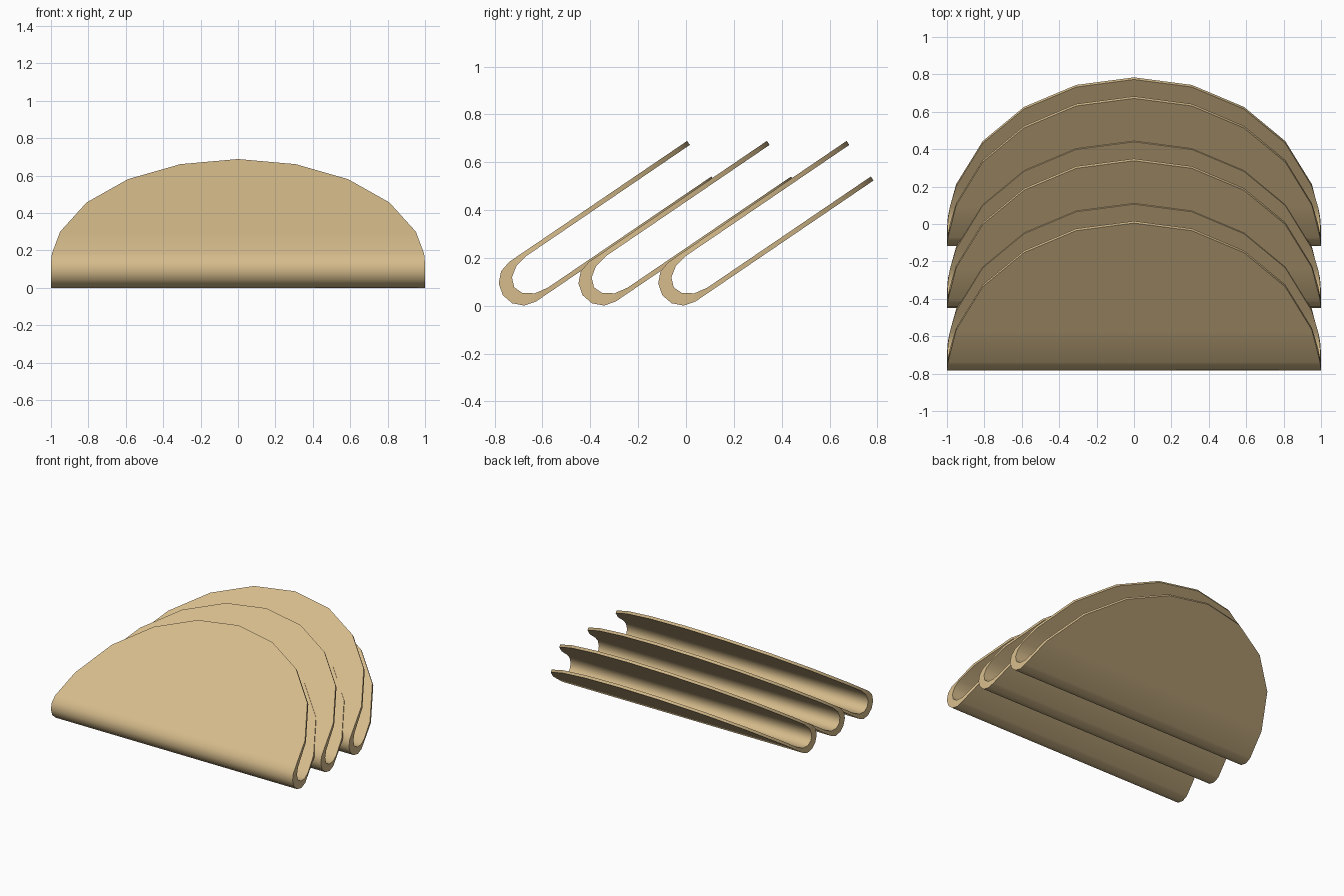
import bpy, bmesh
from math import sin, cos, radians, sqrt
from mathutils import Vector

if "Cube" in bpy.data.objects:
    bpy.data.objects.remove(bpy.data.objects["Cube"])

TILT = radians(34.2)
ALONG = Vector((0, cos(TILT), sin(TILT)))     # from fold towards rim
ACROSS = Vector((0, -sin(TILT), cos(TILT)))   # from lower leaf to upper leaf

mat = bpy.data.materials.new("baked_tan")
mat.diffuse_color = (0.67, 0.50, 0.26, 1)
mat.use_nodes = True
mat.node_tree.nodes["Principled BSDF"].inputs["Base Color"].default_value = mat.diffuse_color


def half_width(t):
    return sqrt(max(0.0, 1 - t * t))


# Section stations: (outer t, outer n), (inner t, inner n)
leaf = [sin(radians(18 * k)) for k in (5, 4, 3, 2, 1)]
stations = [((t, 0.1), (t, 0.08)) for t in leaf]
for a in range(90, -91, -30):
    c, s = cos(radians(a)), sin(radians(a))
    stations.append(((0.1 - 0.1 * c, 0.1 * s), (0.174 - 0.116 * c, 0.08 * s)))
stations += [((t, -0.1), (t, -0.08)) for t in reversed(leaf)]


def folded_shell(name, y):
    bm = bmesh.new()
    origin = Vector((0, y, 0.044))
    rings = []
    for outer, inner in stations:
        ring = []
        for (t, n), side in ((outer, -1), (outer, 1), (inner, 1), (inner, -1)):
            p = origin + ALONG * t + ACROSS * n
            p.x = side * half_width(t)
            ring.append(bm.verts.new(p))
        rings.append(ring)
    # outer skin, rims and inner skin
    for a, b in zip(rings, rings[1:]):
        for i in range(4):
            j = (i + 1) % 4
            bm.faces.new((a[i], a[j], b[j], b[i]))
    # close the leaf tips
    bmesh.ops.remove_doubles(bm, verts=bm.verts[:], dist=1e-4)
    bmesh.ops.recalc_face_normals(bm, faces=bm.faces[:])
    me = bpy.data.meshes.new(name)
    bm.to_mesh(me)
    bm.free()
    me.materials.append(mat)
    ob = bpy.data.objects.new(name, me)
    bpy.context.collection.objects.link(ob)
    bpy.ops.object.select_all(action='DESELECT')
    ob.select_set(True)
    bpy.context.view_layer.objects.active = ob
    bpy.ops.object.shade_smooth_by_angle(angle=radians(45))


# Three nested shells leaning backwards
for i, label in enumerate(("front", "middle", "back")):
    folded_shell(label + "_folded_shell", -0.766 + i / 3)
